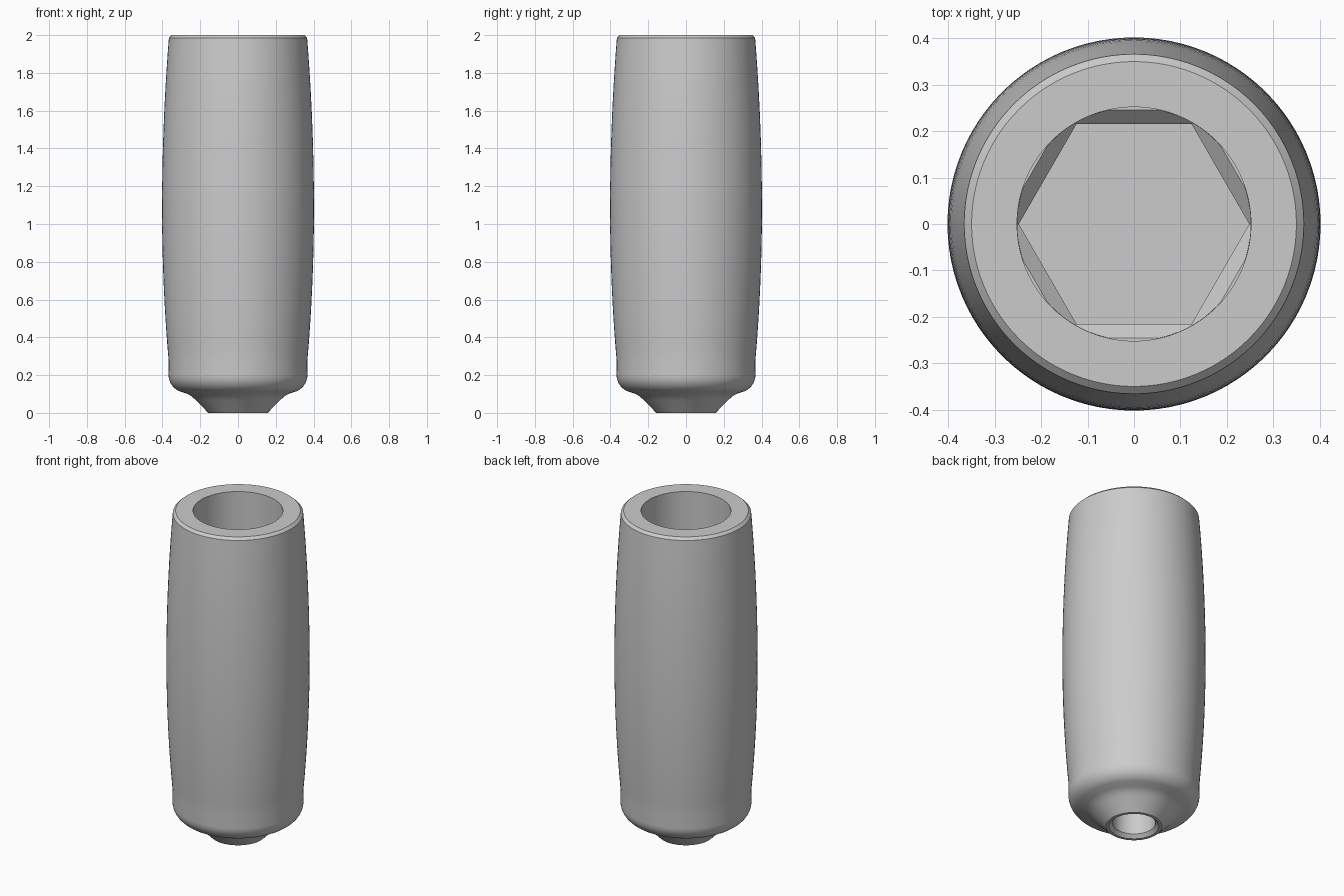
import bpy, bmesh, math

if "Cube" in bpy.data.objects:
    bpy.data.objects.remove(bpy.data.objects["Cube"])

SEG = 96


def make_object(name, bm):
    bmesh.ops.recalc_face_normals(bm, faces=bm.faces)
    me = bpy.data.meshes.new(name)
    bm.to_mesh(me)
    bm.free()
    ob = bpy.data.objects.new(name, me)
    bpy.context.collection.objects.link(ob)
    return ob


def stack(name, rings, sides):
    """Closed solid from (radius, z) rings; the first corner lies on +x."""
    bm = bmesh.new()
    loops = [[bm.verts.new((r * math.cos(2 * math.pi * i / sides),
                            r * math.sin(2 * math.pi * i / sides), z))
              for i in range(sides)] for r, z in rings]
    for a, b in zip(loops, loops[1:]):
        for i in range(sides):
            j = (i + 1) % sides
            bm.faces.new((a[i], a[j], b[j], b[i]))
    bm.faces.new(loops[0][::-1])
    bm.faces.new(loops[-1])
    return make_object(name, bm)


def boolean(target, tool, operation):
    mod = target.modifiers.new(operation, 'BOOLEAN')
    mod.operation = operation
    mod.solver = 'EXACT'
    mod.object = tool
    bpy.context.view_layer.objects.active = target
    bpy.ops.object.modifier_apply(modifier=mod.name)
    bpy.data.objects.remove(tool)


# Outer body: conical foot, rounded shoulder, barrel side, chamfered rim
profile = [(0.157, 0.0), (0.222, 0.066), (0.238, 0.081), (0.254, 0.093), (0.272, 0.102)]
for k in range(1, 9):
    a = math.radians(-75 + 75 * k / 8)
    profile.append((0.273 + 0.095 * math.cos(a), 0.202 + 0.095 * math.sin(a)))
for k in range(1, 25):
    z = 0.202 + (1.985 - 0.202) * k / 24
    profile.append((0.402 - 0.044 * ((z - 1.08) / 0.905) ** 2 + 0.008 * max(0, (z - 1.08) / 0.905) ** 2, z))
profile.append((0.350, 2.0))
handle = stack("handle_body", profile, SEG)

# Round bore from the top
FLOOR = 0.65
boolean(handle, stack("bore_cutter", [(0.252, FLOOR), (0.252, 2.1)], SEG), 'DIFFERENCE')

# Hexagonal socket with a bevelled mouth, kept within the bore
c = 1 / math.cos(math.pi / 6)
socket = stack("socket_cutter", [(0.215 * c, FLOOR - 0.25), (0.215 * c, FLOOR - 0.032),
                                 (0.246 * c, FLOOR), (0.246 * c, FLOOR + 0.05)], 6)
boolean(socket, stack("socket_limit", [(0.2515, 0.2), (0.2515, 1.5)], SEG), 'INTERSECT')
boolean(handle, socket, 'DIFFERENCE')

# Blind hole in the foot with a chamfered mouth
boolean(handle, stack("foot_hole_cutter", [(0.158 - 0.003, -0.015), (0.14, 0.0), (0.12, 0.02),
                                           (0.12, 0.32)], SEG), 'DIFFERENCE')

bpy.ops.object.select_all(action='DESELECT')
handle.select_set(True)
bpy.context.view_layer.objects.active = handle
bpy.ops.object.shade_smooth_by_angle(angle=math.radians(25))
